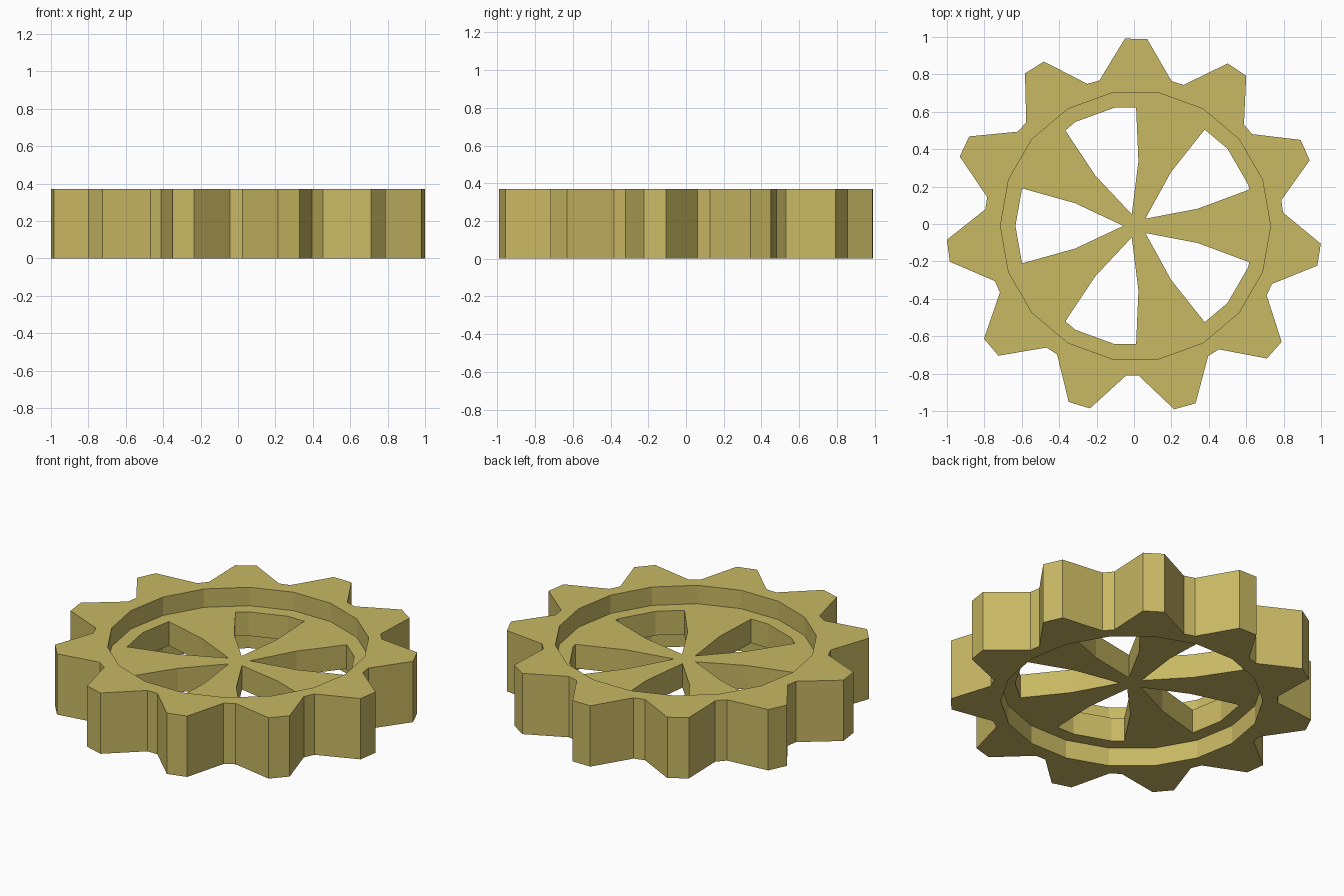
import bpy, bmesh
from math import cos, sin, pi, radians

if "Cube" in bpy.data.objects:
    bpy.data.objects.remove(bpy.data.objects["Cube"])

H = 0.37                      # total thickness
RECESS = 0.112                # depth of the dish on both faces
TEETH, HOLES, SIDES = 11, 5, 18
GEAR_C, WEB_C = (0.0, -0.011), (0.008, -0.01)


def polar(centre, r, deg):
    a = radians(deg)
    return (centre[0] + r * cos(a), centre[1] + r * sin(a))


# Toothed outline: two tip corners and two valley corners per tooth
outline = []
step = 360 / TEETH
for i in range(TEETH):
    a = 89.4 + i * step
    outline += [polar(GEAR_C, 1.003, a - 3.4), polar(GEAR_C, 1.003, a + 3.4),
                polar(GEAR_C, 0.80, a + step / 2 - 2.4),
                polar(GEAR_C, 0.80, a + step / 2 + 2.4)]

# Recess edge
recess = [polar(WEB_C, 0.722, i * 360 / SIDES) for i in range(SIDES)]


# Window between spokes; its outer edge follows an 18-sided rim
def rim_radius(deg):
    seg = 360 / SIDES
    return 0.642 * cos(pi / SIDES) / cos(radians(deg % seg - seg / 2))


def window(mid):
    half = 18.3
    angles = [mid - half]
    angles += [k * 20 for k in range(SIDES) if abs(k * 20 - mid) < half]
    angles += [mid + half]
    return ([polar(WEB_C, 0.065, mid), polar(WEB_C, 0.345, mid - 20.6)]
            + [polar(WEB_C, rim_radius(a), a) for a in angles]
            + [polar(WEB_C, 0.345, mid + 20.6)])


windows = [window(36 + 72 * i) for i in range(HOLES)]

bm = bmesh.new()


def loop(points, z):
    verts = [bm.verts.new((x, y, z)) for x, y in points]
    edges = [bm.edges.new((verts[i - 1], verts[i])) for i in range(len(verts))]
    return verts, edges


def wall(a, b):
    for i in range(len(a[0])):
        bm.faces.new((a[0][i - 1], a[0][i], b[0][i], b[0][i - 1]))


def cap(loops, nz):
    edges = [e for lp in loops for e in lp[1]]
    bmesh.ops.triangle_fill(bm, use_beauty=True, use_dissolve=False,
                            edges=edges, normal=(0, 0, nz))


# Top and bottom: toothed face, recess wall and spoked web
sides = []
for z, web_z, nz in ((0, RECESS, -1), (H, H - RECESS, 1)):
    outer, edge, floor = loop(outline, z), loop(recess, z), loop(recess, web_z)
    cuts = [loop(w, web_z) for w in windows]
    cap([outer, edge], nz)
    cap([floor] + cuts, nz)
    wall(edge, floor)
    sides.append([outer] + cuts)

# Tooth flanks and window walls
for low, high in zip(*sides):
    wall(low, high)

bmesh.ops.recalc_face_normals(bm, faces=bm.faces[:])
mesh = bpy.data.meshes.new("gear_wheel")
bm.to_mesh(mesh)
bm.free()

brass = bpy.data.materials.new("dull brass")
brass.diffuse_color = (0.58, 0.48, 0.125, 1)
brass.use_nodes = True
brass.node_tree.nodes["Principled BSDF"].inputs["Base Color"].default_value = brass.diffuse_color
mesh.materials.append(brass)
gear = bpy.data.objects.new("gear_wheel", mesh)
bpy.context.collection.objects.link(gear)
